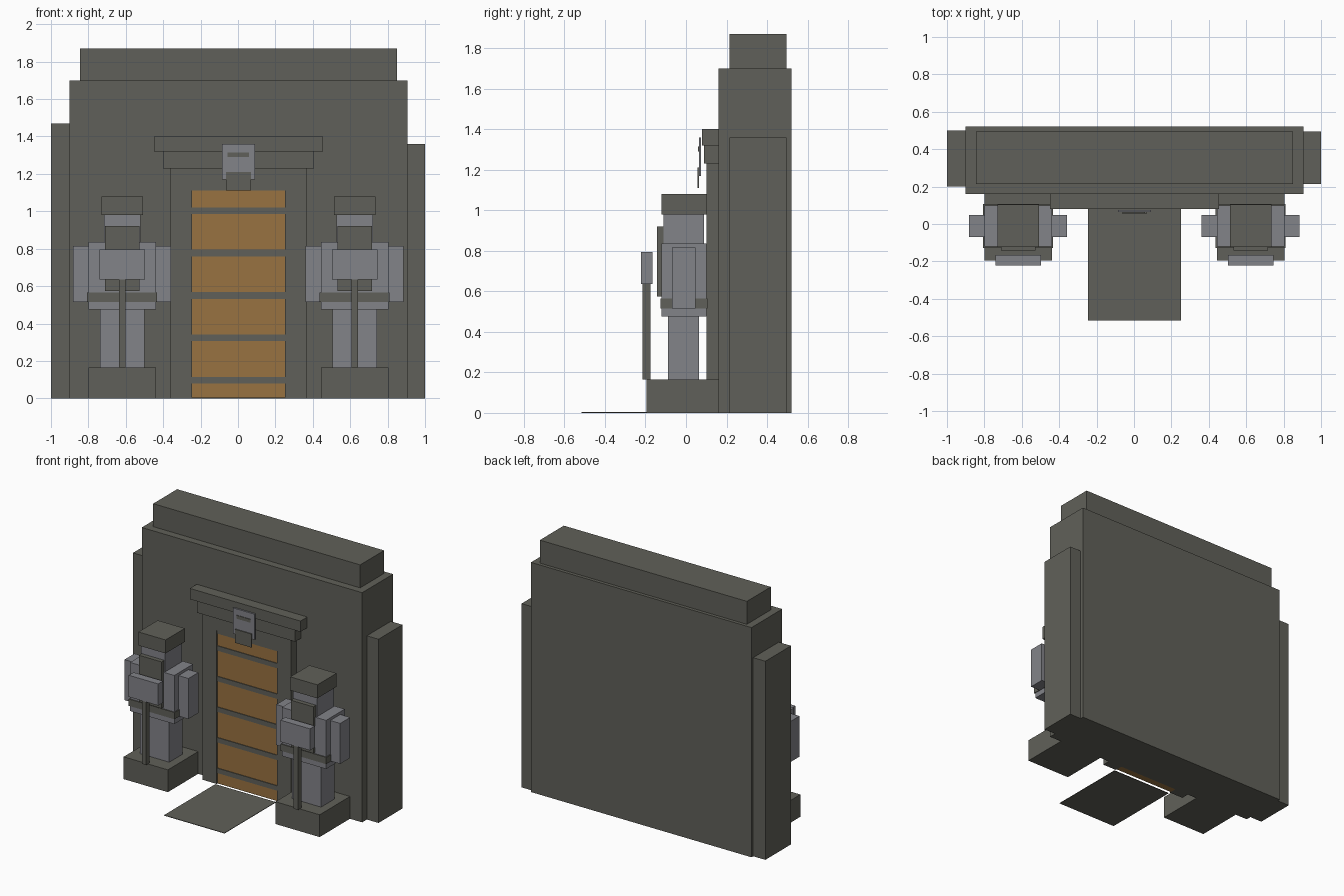
import bpy


def material(name, color):
    m = bpy.data.materials.new(name)
    m.diffuse_color = (*color, 1.0)
    return m


DARK = material("dark_stone", (0.118, 0.118, 0.100))
LIGHT = material("light_stone", (0.225, 0.227, 0.250))
WOOD = material("door_wood", (0.315, 0.168, 0.053))


def box(name, xs, ys, zs, mat):
    """Axis-aligned block given by its x, y and z ranges."""
    (x0, x1), (y0, y1), (z0, z1) = xs, ys, zs
    verts = [(x, y, z) for z in (z0, z1)
             for x, y in ((x0, y0), (x1, y0), (x1, y1), (x0, y1))]
    faces = [(3, 2, 1, 0), (4, 5, 6, 7)]
    faces += [(i, (i + 1) % 4, (i + 1) % 4 + 4, i + 4) for i in range(4)]
    mesh = bpy.data.meshes.new(name)
    mesh.from_pydata(verts, [], faces)
    mesh.materials.append(mat)
    obj = bpy.data.objects.new(name, mesh)
    bpy.context.collection.objects.link(obj)
    return obj


# Wall with its cap and uneven side buttresses
box("wall", (-0.90, 0.905), (0.16, 0.52), (0, 1.70), DARK)
box("wall_cap", (-0.845, 0.85), (0.215, 0.495), (1.70, 1.87), DARK)
box("left_buttress", (-1.0, -0.90), (0.20, 0.50), (0, 1.47), DARK)
box("right_buttress", (0.905, 1.0), (0.215, 0.495), (0, 1.36), DARK)

# Door frame and stepped lintel
box("left_jamb", (-0.36, -0.245), (0.10, 0.16), (0, 1.23), DARK)
box("right_jamb", (0.25, 0.365), (0.10, 0.16), (0, 1.23), DARK)
box("door_header", (-0.245, 0.25), (0.10, 0.16), (1.135, 1.23), DARK)
box("lower_lintel", (-0.40, 0.405), (0.09, 0.16), (1.23, 1.32), DARK)
box("upper_lintel", (-0.45, 0.455), (0.08, 0.16), (1.32, 1.40), DARK)

# Door with horizontal straps
box("door", (-0.245, 0.25), (0.11, 0.16), (0, 1.11), WOOD)
box("door_top_rail", (-0.245, 0.25), (0.107, 0.16), (1.11, 1.135), DARK)
for i in range(5):
    z = 0.097 + 0.2265 * i
    box("door_strap", (-0.245, 0.25), (0.105, 0.111), (z - 0.018, z + 0.018), DARK)

# Carved mask over the door
box("mask_face", (-0.085, 0.09), (0.063, 0.075), (1.17, 1.36), LIGHT)
box("mask_brow", (-0.055, 0.06), (0.059, 0.064), (1.29, 1.315), DARK)
box("mask_beard", (-0.065, 0.07), (0.056, 0.065), (1.11, 1.21), DARK)

# Flat doorstep
box("doorstep", (-0.245, 0.25), (-0.515, 0.085), (0, 0.004), DARK)

# Guardian statues: name, half width, y range, z range, material
STATUE = [
    ("plinth", 0.181, (-0.195, 0.16), (0, 0.165), DARK),
    ("legs", 0.119, (-0.09, 0.065), (0.165, 0.475), LIGHT),
    ("torso", 0.181, (-0.12, 0.10), (0.475, 0.835), LIGHT),
    ("belt", 0.187, (-0.127, 0.107), (0.515, 0.565), DARK),
    ("head", 0.098, (-0.11, 0.09), (0.835, 0.98), LIGHT),
    ("helmet", 0.111, (-0.122, 0.103), (0.98, 1.08), DARK),
    ("beard", 0.092, (-0.142, -0.10), (0.575, 0.92), DARK),
    ("hammer_head", 0.121, (-0.222, -0.165), (0.635, 0.795), LIGHT),
    ("hammer_shaft", 0.018, (-0.215, -0.175), (0.165, 0.635), DARK),
]
for side, cx in (("left", -0.619), ("right", 0.624)):
    for part, half, ys, zs, mat in STATUE:
        box(f"{side}_statue_{part}", (cx - half, cx + half), ys, zs, mat)
    for s in (-1, 1):
        xs = sorted((cx + s * 0.18, cx + s * 0.262))
        box(f"{side}_statue_arm", xs, (-0.07, 0.047), (0.515, 0.815), LIGHT)
